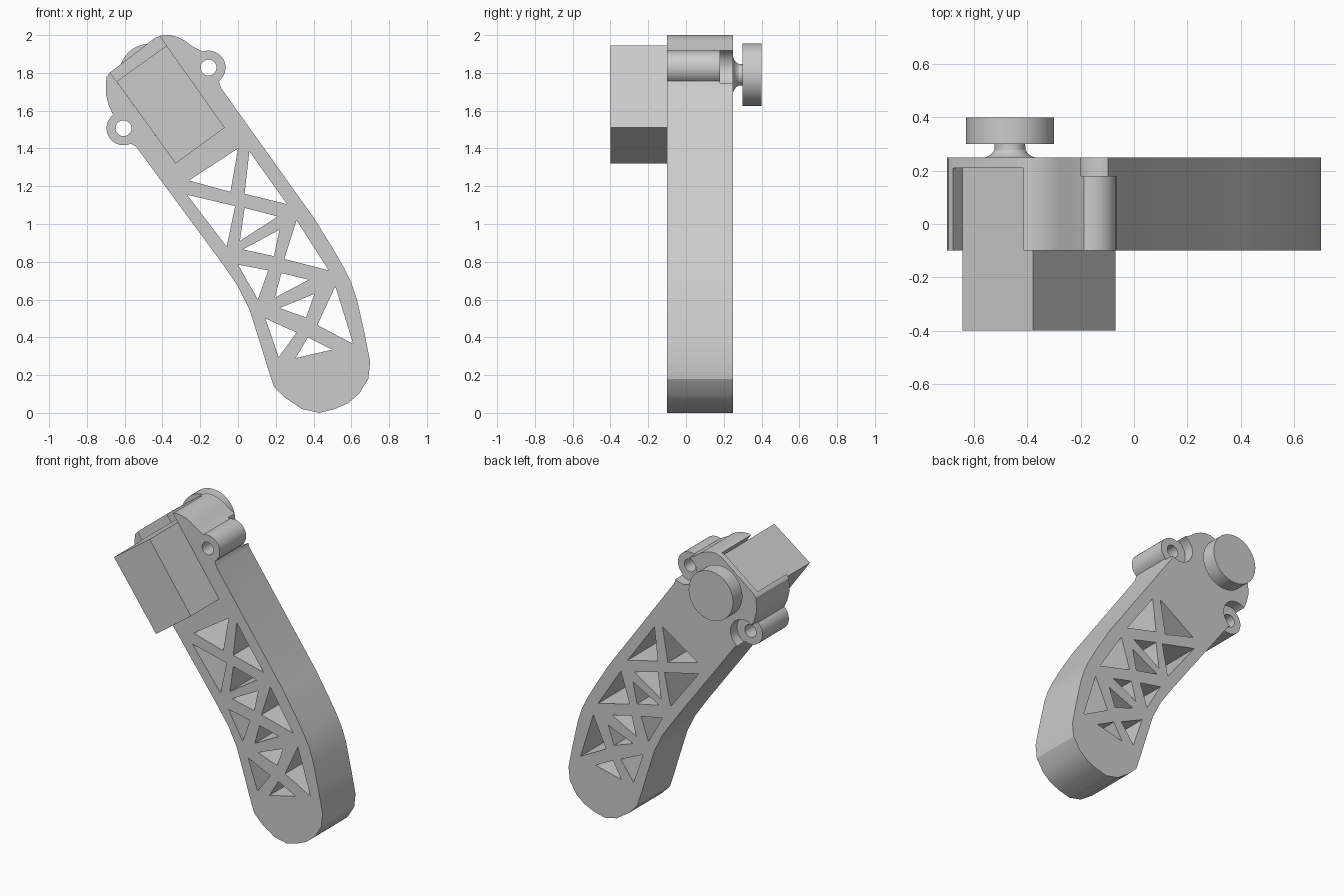
import bpy, bmesh, math

if "Cube" in bpy.data.objects:
    bpy.data.objects.remove(bpy.data.objects["Cube"])

grey = bpy.data.materials.new("plain grey")
grey.use_nodes = True
grey.diffuse_color = (0.6, 0.6, 0.6, 1)
grey.node_tree.nodes["Principled BSDF"].inputs["Base Color"].default_value = (0.6, 0.6, 0.6, 1)


def finish(name, bm):
    bmesh.ops.recalc_face_normals(bm, faces=bm.faces)
    mesh = bpy.data.meshes.new(name)
    bm.to_mesh(mesh)
    bm.free()
    mesh.materials.append(grey)
    obj = bpy.data.objects.new(name, mesh)
    bpy.context.collection.objects.link(obj)
    return obj


def prism(name, points, front, back):
    """Extrude an (x, z) outline along y."""
    bm = bmesh.new()
    face = bm.faces.new([bm.verts.new((x, front, z)) for x, z in points])
    new = bmesh.ops.extrude_face_region(bm, geom=[face], use_keep_orig=True)["geom"]
    moved = [v for v in new if isinstance(v, bmesh.types.BMVert)]
    bmesh.ops.translate(bm, verts=moved, vec=(0, back - front, 0))
    return finish(name, bm)


def arc(centre, radius, start, end, steps):
    angles = [math.radians(start + (end - start) * i / steps) for i in range(steps + 1)]
    return [(centre[0] + radius * math.cos(a), centre[1] + radius * math.sin(a)) for a in angles]


def circle(centre, radius, steps=48):
    return arc(centre, radius, 0, 360, steps)[:-1]


def lathe(name, centre, profile, steps=64):
    """Revolve (y, radius) pairs around an axis along y."""
    bm = bmesh.new()
    rings = [[bm.verts.new((x, y, z)) for x, z in circle(centre, r, steps)] for y, r in profile]
    for a, b in zip(rings, rings[1:]):
        for i in range(steps):
            j = (i + 1) % steps
            bm.faces.new((a[i], a[j], b[j], b[i]))
    bm.faces.new(rings[0])
    bm.faces.new(rings[-1])
    return finish(name, bm)


def activate(obj):
    bpy.ops.object.select_all(action='DESELECT')
    obj.select_set(True)
    bpy.context.view_layer.objects.active = obj


def cut(target, points, front, back):
    cutter = prism("cutter", points, front, back)
    cutter.hide_render = True
    mod = target.modifiers.new("cut", 'BOOLEAN')
    mod.operation = 'DIFFERENCE'
    mod.solver = 'EXACT'
    mod.object = cutter
    activate(target)
    bpy.ops.object.modifier_apply(modifier=mod.name)
    bpy.data.objects.remove(cutter)


FRONT, BACK, PLATE = -0.1, 0.25, 0.21
right_ear, left_ear = (-0.156, 1.828), (-0.606, 1.507)

# Arm outline: screw ears, long curved leg, rounded head
leg = [(-.09, 1.72), (.41, 1.02), (.44, .97), (.5, .875), (.56, .77), (.6, .69), (.63, .6),
       (.67, .42), (.7, .27), (.69, .18), (.64, .1), (.58, .05), (.51, .02), (.43, 0),
       (.34, .02), (.25, .08), (.19, .14), (.16, .23), (.12, .36), (.06, .55), (0, .67),
       (-.09, .8), (-.54, 1.41)]
head = [(-.685, 1.63), (-.7, 1.69), (-.7, 1.74), (-.695, 1.78), (-.68, 1.8), (-.44, 1.985),
        (-.4, 2), (-.36, 2), (-.32, 1.99), (-.28, 1.97), (-.24, 1.94)]
outline = (arc(right_ear, .09, 110, -52, 18) + leg
           + arc(left_ear, .09, -65, -232, 18) + head)
arm = prism("arm", outline, FRONT, BACK)

# Triangular truss openings through the arm
triangles = [
    ((-.26, 1.23), (0, 1.4), (-.04, 1.17)), ((.06, 1.385), (.26, 1.105), (.035, 1.16)),
    ((-.27, 1.155), (-.015, 1.095), (-.06, .88)), ((.035, 1.085), (.21, 1.04), (.01, .91)),
    ((.31, 1.02), (.48, .755), (.245, .815)), ((.025, .865), (.22, .97), (.19, .83)),
    ((0, .785), (.16, .755), (.105, .6)), ((.23, .74), (.375, .705), (.195, .61)),
    ((.515, .67), (.61, .365), (.42, .465)), ((.22, .555), (.405, .63), (.36, .505)),
    ((.145, .5), (.31, .425), (.215, .295)), ((.37, .4), (.5, .335), (.305, .29)),
]
for tri in triangles:
    cut(arm, tri, FRONT - .1, BACK + .1)

# Screw holes and the scooped seats behind the ears
for ear in (right_ear, left_ear):
    cut(arm, circle(ear, .1), .18, BACK + .1)
    cut(arm, circle(ear, .042, 32), FRONT - .1, BACK + .1)

# Motor block in a pocket that is open at the top
block = [(-.378, 1.945), (-.643, 1.754), (-.33, 1.32), (-.07, 1.51)]
up = (-.117, .162)
pocket = [(x + up[0], z + up[1]) for x, z in block[:2]] + block[2:]
cut(arm, pocket, FRONT - .1, PLATE)
motor_block = prism("motor_block", block, -.4, PLATE)

# Drive shaft with flared foot, and output wheel
axis = (-.465, 1.79)
shaft = lathe("drive_shaft", axis, [(.24, .092), (.25, .092), (.256, .078), (.265, .066),
                                    (.278, .058), (.305, .057)])
wheel = lathe("output_wheel", axis, [(.3, .165), (.4, .165)])

for obj in (arm, shaft, wheel):
    activate(obj)
    bpy.ops.object.shade_smooth_by_angle(angle=math.radians(25))
